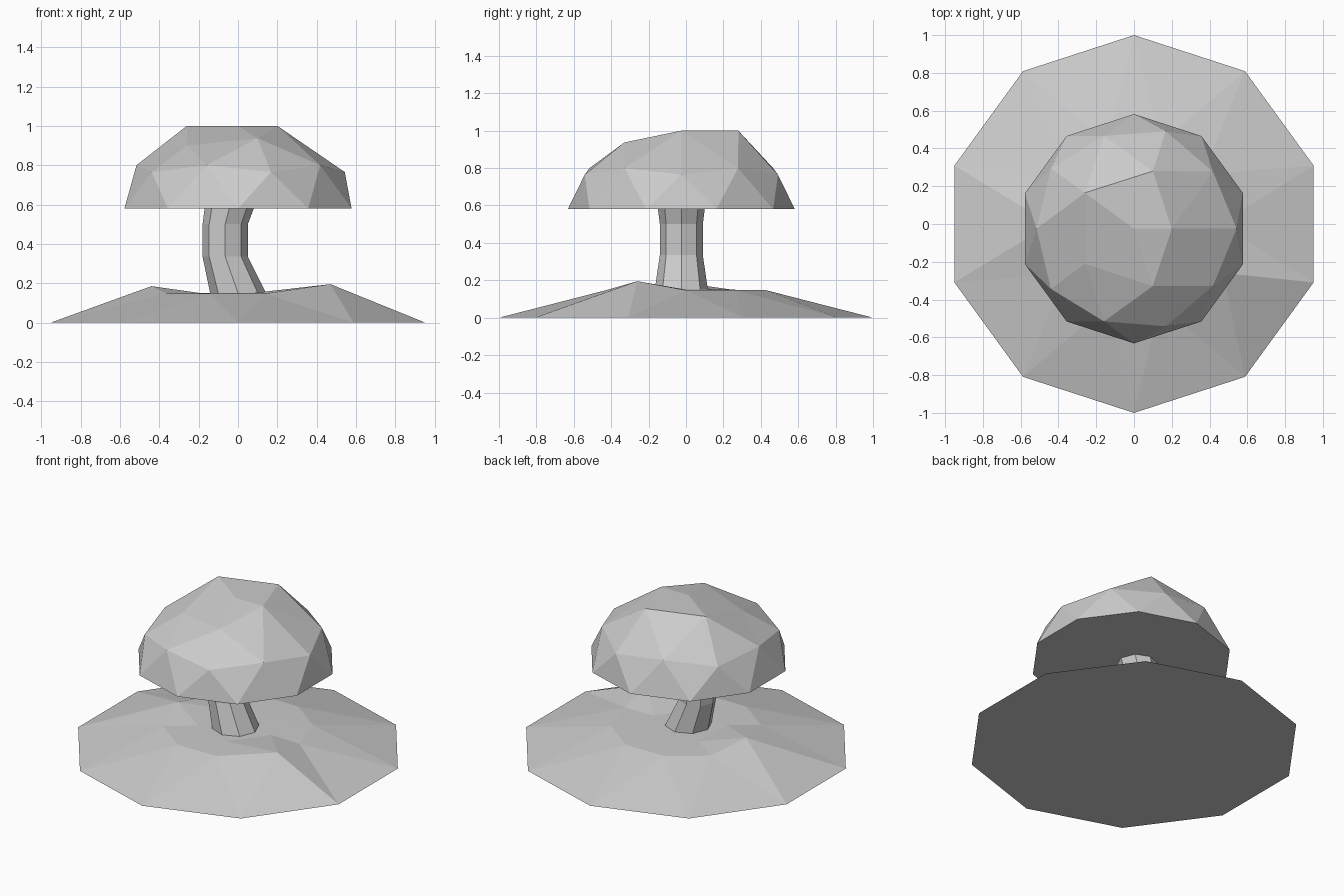
import bpy, bmesh, math
from mathutils import Vector

if "Cube" in bpy.data.objects:
    bpy.data.objects.remove(bpy.data.objects["Cube"])


def add_dome(bm, tiers, tweaks, y0=0.0):
    """Half icosphere: each tier (pole, crown, mid, shoulder, rim) gets (radius, z)."""
    part = bmesh.new()
    bmesh.ops.create_icosphere(part, subdivisions=2, radius=1)
    bmesh.ops.delete(part, geom=[v for v in part.verts if v.co.z < -0.05], context='VERTS')
    for v in part.verts:
        h = v.co.z
        t = 0 if h > 0.95 else 1 if h > 0.7 else 2 if h > 0.49 else 3 if h > 0.2 else 4
        a = math.atan2(v.co.y, v.co.x)
        key = (t, round(math.degrees(a)) % 360)
        r, z = tiers[t]
        if t == 0:
            r = 0
        v.co = Vector(tweaks.get(key, (r * math.cos(a), r * math.sin(a) + y0, z)))
    mesh = bpy.data.meshes.new("temp")
    part.to_mesh(mesh)
    part.free()
    bm.from_mesh(mesh)
    bpy.data.meshes.remove(mesh)


def finish(name, bm):
    bmesh.ops.recalc_face_normals(bm, faces=bm.faces)
    mesh = bpy.data.meshes.new(name)
    bm.to_mesh(mesh)
    bm.free()
    obj = bpy.data.objects.new(name, mesh)
    bpy.context.collection.objects.link(obj)
    return obj


def border(bm):
    return [e for e in bm.edges if e.is_boundary]


# Ground mound: flattened ten-sided dome with two raised lumps
bm = bmesh.new()
add_dome(bm, [(0, .15), (.24, .15), (.45, .147), (.45, .147), (1, 0)],
         {(2, 324): (.47, -.26, .195), (2, 180): (-.44, 0, .185)})
bmesh.ops.holes_fill(bm, edges=border(bm), sides=0)
finish("mound", bm)

# Cap: faceted dome with a flattened crown and a hollow underside
bm = bmesh.new()
add_dome(bm, [(0, 1), (.32, .937), (.516, .80), (.543, .765), (.607, .58)],
         {(1, 0): (.2, -.025, 1), (1, 72): (.1, .28, 1),
          (1, 144): (-.26, .165, 1), (1, 216): (-.26, -.21, .90)}, -.025)
add_dome(bm, [(0, .86), (.28, .82), (.44, .74), (.46, .72), (.53, .58)], {}, -.025)
bmesh.ops.bridge_loops(bm, edges=border(bm))
finish("cap", bm)

# Stem: eight-sided bent tube, sections are (z, centre x, radius)
bm = bmesh.new()
rings = []
for z, x, r in [(.05, .035, .16), (.15, .0, .142), (.335, -.065, .115),
                (.5, -.065, .115), (.58, -.045, .125), (.84, .015, .155)]:
    rings.append([bm.verts.new((x + r * math.cos(i * math.pi / 4),
                                -.025 + r * math.sin(i * math.pi / 4), z)) for i in range(8)])
for lo, hi in zip(rings, rings[1:]):
    for i in range(8):
        j = (i + 1) % 8
        bm.faces.new((lo[i], lo[j], hi[j], hi[i]))
bm.faces.new(rings[0][::-1])
bm.faces.new(rings[-1])
finish("stem", bm)
